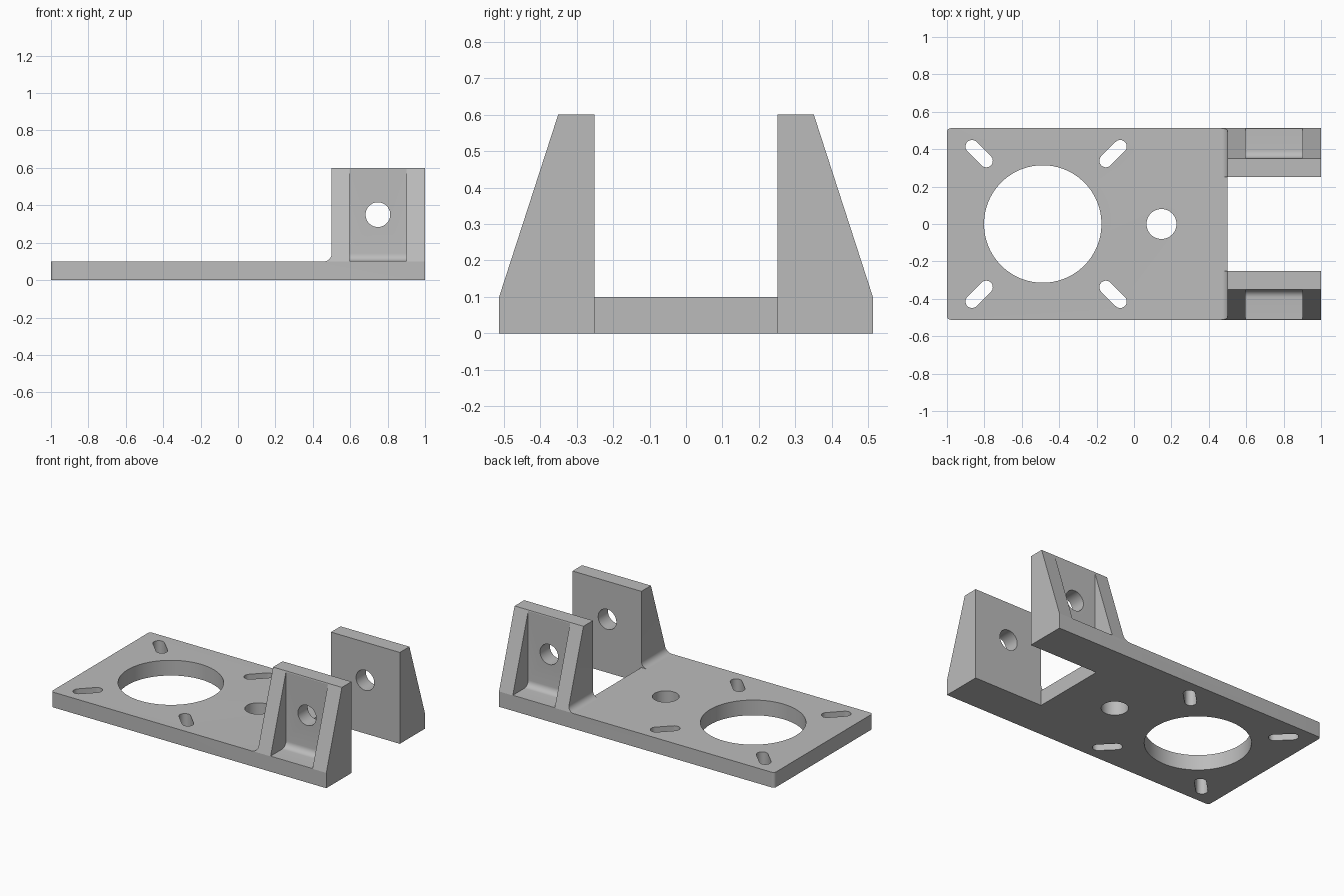
import bpy, bmesh, math
from mathutils import Vector

if "Cube" in bpy.data.objects:
    bpy.data.objects.remove(bpy.data.objects["Cube"])

grey = bpy.data.materials.new("plain_grey")
grey.diffuse_color = (0.5, 0.5, 0.5, 1)
grey.use_nodes = True
grey.node_tree.nodes["Principled BSDF"].inputs["Base Color"].default_value = grey.diffuse_color


def arc(cx, cy, r, a0, a1, n):
    """Points on an arc, angles in degrees."""
    return [(cx + r * math.cos(math.radians(a0 + (a1 - a0) * i / n)),
             cy + r * math.sin(math.radians(a0 + (a1 - a0) * i / n)))
            for i in range(n + 1)]


def circle(cx, cy, r, n=64):
    return arc(cx, cy, r, 0, 360, n)[:-1]


def prism(name, pts, axis, a, b):
    """Extrude a 2D outline along an axis from a to b."""
    place = {"x": lambda p, t: (t, p[0], p[1]),
             "y": lambda p, t: (p[0], t, p[1]),
             "z": lambda p, t: (p[0], p[1], t)}[axis]
    bm = bmesh.new()
    lo = [bm.verts.new(place(p, a)) for p in pts]
    hi = [bm.verts.new(place(p, b)) for p in pts]
    bm.faces.new(lo)
    bm.faces.new(hi)
    n = len(pts)
    for i in range(n):
        j = (i + 1) % n
        bm.faces.new((lo[i], lo[j], hi[j], hi[i]))
    bmesh.ops.recalc_face_normals(bm, faces=bm.faces)
    me = bpy.data.meshes.new(name)
    bm.to_mesh(me)
    bm.free()
    ob = bpy.data.objects.new(name, me)
    bpy.context.collection.objects.link(ob)
    return ob


# Bracket body: side profile with a fillet where the lugs rise from the plate
profile = [(-1, 0), (1, 0), (1, 0.6), (0.5, 0.6)]
profile += arc(0.46, 0.14, 0.04, 0, -90, 8) + [(-1, 0.1)]
body = prism("motor_bracket", profile, "y", -0.512, 0.512)

bm = bmesh.new()
bm.from_mesh(body.data)
# Rounded plate corners
corners = [e for e in bm.edges if all(v.co.x < -0.99 for v in e.verts)
           and abs(e.verts[0].co.y - e.verts[1].co.y) < 1e-5]
bmesh.ops.bevel(bm, geom=corners, offset=0.02, segments=6, profile=0.5, affect="EDGES")
# Sloped outer faces of the lugs
for s in (-1, 1):
    cut = bmesh.ops.bisect_plane(
        bm, geom=bm.verts[:] + bm.edges[:] + bm.faces[:], plane_co=(0, s * 0.512, 0.1005),
        plane_no=Vector((0, s * 0.5, 0.162)).normalized(), clear_outer=True)
    edges = [g for g in cut["geom_cut"] if isinstance(g, bmesh.types.BMEdge)]
    bmesh.ops.holes_fill(bm, edges=[e for e in edges if e.is_boundary], sides=0)
bmesh.ops.recalc_face_normals(bm, faces=bm.faces)
bm.to_mesh(body.data)
bm.free()

cutters = []
# Gap between the lugs
gap = [(0.46, 0.1), (0.5, 0.1), (0.5, -0.1), (1.1, -0.1), (1.1, 0.7), (0.46, 0.7)]
cutters.append(prism("gap_cutter", gap, "y", -0.251, 0.251))

# Round plate holes
cutters.append(prism("large_hole_cutter", circle(-0.488, 0, 0.314, 96), "z", -0.1, 0.3))
cutters.append(prism("small_hole_cutter", circle(0.147, 0, 0.08), "z", -0.1, 0.3))

# Diagonal slots around the large hole
for sx in (-1, 1):
    for sy in (-1, 1):
        ang = math.degrees(math.atan2(sy, sx))
        cx, cy, d = -0.47 + sx * 0.358, sy * 0.376, 0.038
        slot = arc(cx + sx * d, cy + sy * d, 0.035, ang - 90, ang + 90, 16)
        slot += arc(cx - sx * d, cy - sy * d, 0.035, ang + 90, ang + 270, 16)
        cutters.append(prism("slot_cutter", slot, "z", -0.1, 0.3))

# Pockets in the outside of the lugs, with a filleted floor
for s in (-1, 1):
    pocket = [(0.352, 0.7)] + arc(0.392, 0.142, 0.04, 180, 270, 8) + [(0.7, 0.102), (0.7, 0.7)]
    cutters.append(prism("pocket_cutter", [(s * y, z) for y, z in pocket], "x", 0.595, 0.9))

# Pin hole through both lugs
cutters.append(prism("pin_hole_cutter", circle(0.748, 0.35, 0.066), "y", -0.8, 0.8))

for c in cutters:
    m = body.modifiers.new(c.name, "BOOLEAN")
    m.operation, m.solver, m.object = "DIFFERENCE", "EXACT", c
    c.hide_render = True

# Bake the cuts and remove the cutters
deps = bpy.context.evaluated_depsgraph_get()
mesh = bpy.data.meshes.new_from_object(body.evaluated_get(deps))
body.modifiers.clear()
body.data = mesh
for c in cutters:
    bpy.data.objects.remove(c)
mesh.materials.clear()
mesh.materials.append(grey)

bpy.context.view_layer.objects.active = body
body.select_set(True)
bpy.ops.object.shade_smooth_by_angle(angle=math.radians(16))
